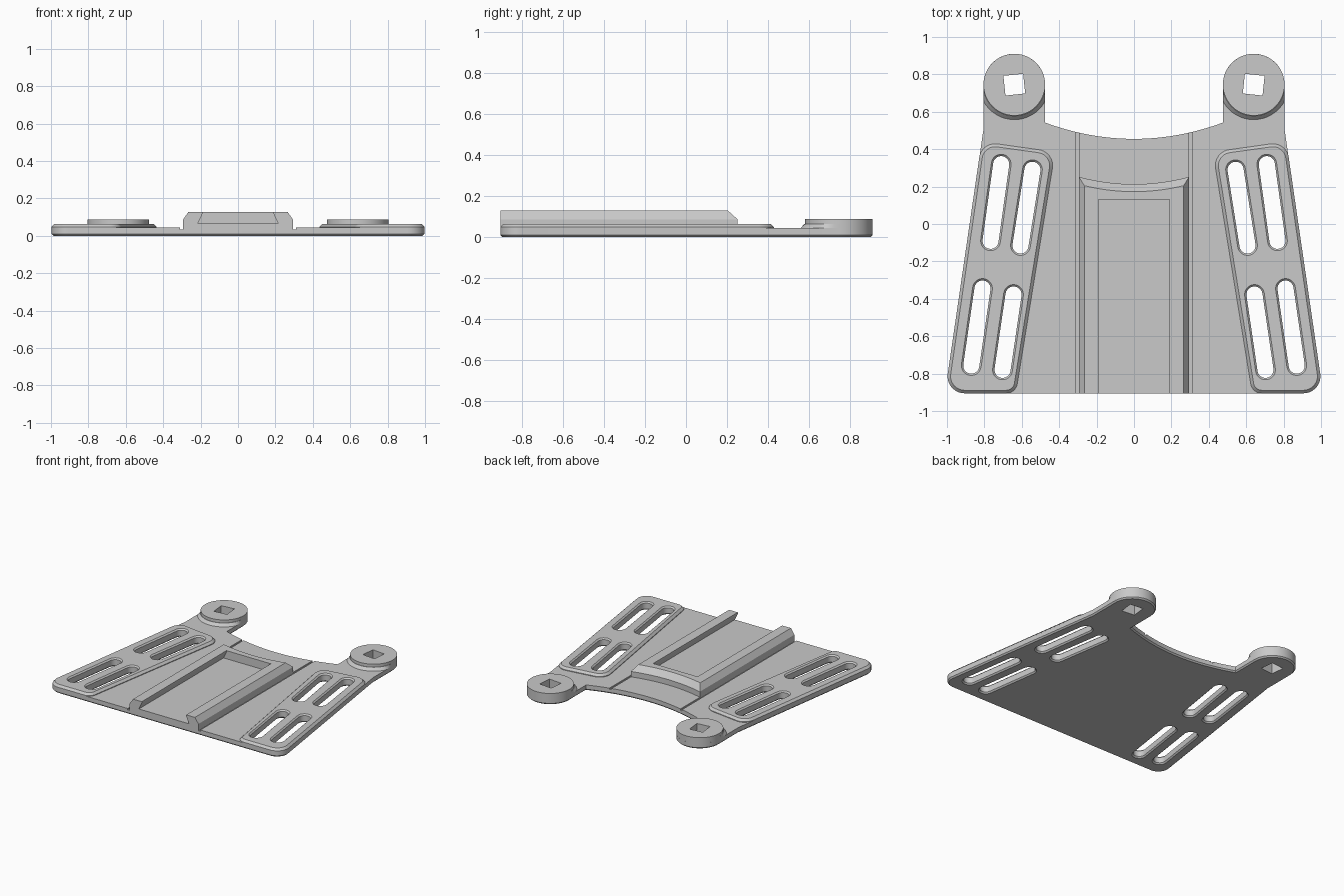
import bpy, bmesh, math
from mathutils import Vector

if "Cube" in bpy.data.objects:
    bpy.data.objects.remove(bpy.data.objects["Cube"])

grey = bpy.data.materials.new("plain grey")
grey.use_nodes = True
COLOUR = (0.585, 0.585, 0.585, 1)
grey.diffuse_color = COLOUR
grey.node_tree.nodes["Principled BSDF"].inputs["Base Color"].default_value = COLOUR

FRONT, PLATE, PAD, DISC, RAIL = -0.905, 0.043, 0.064, 0.087, 0.128
HUB, HUB_R = Vector((0.64, 0.745)), 0.165


def arc(c, r, a0, a1, n):
    """Points on an arc, angles in degrees."""
    angles = [math.radians(a0 + (a1 - a0) * i / n) for i in range(n + 1)]
    return [Vector((c[0] + r * math.cos(a), c[1] + r * math.sin(a))) for a in angles]


def fillet(prev, corner, nxt, r, n=8):
    """Rounded replacement for a polygon corner."""
    p = Vector(corner)
    u, v = (Vector(prev) - p).normalized(), (Vector(nxt) - p).normalized()
    half = u.angle(v) / 2
    centre = p + (u + v).normalized() * r / math.sin(half)
    a = p + u * r / math.tan(half) - centre
    b = p + v * r / math.tan(half) - centre
    return [centre + a.lerp(b, i / n).normalized() * r for i in range(n + 1)]


def flip(outline):
    return [Vector((-p[0], p[1])) for p in reversed(outline)]


def loft(name, layers, bevel_z=None, bevel=0):
    """Closed solid through (outline, z) layers, with an optional chamfered rim."""
    bm = bmesh.new()
    loops = [[bm.verts.new((p[0], p[1], z)) for p in outline] for outline, z in layers]
    for low, high in zip(loops, loops[1:]):
        for i in range(len(low)):
            j = (i + 1) % len(low)
            bm.faces.new((low[i], low[j], high[j], high[i]))
    bm.faces.new(loops[0][::-1])
    bm.faces.new(loops[-1])
    bmesh.ops.recalc_face_normals(bm, faces=bm.faces)
    if bevel_z is not None:
        rim = [e for e in bm.edges if all(abs(v.co.z - bevel_z) < 1e-5 for v in e.verts)]
        bmesh.ops.bevel(bm, geom=rim, offset=bevel, segments=1, affect='EDGES')
    mesh = bpy.data.meshes.new(name)
    bm.to_mesh(mesh)
    bm.free()
    mesh.materials.append(grey)
    obj = bpy.data.objects.new(name, mesh)
    bpy.context.collection.objects.link(obj)
    return obj


def cut(obj, cutters):
    for c in cutters:
        mod = obj.modifiers.new("cut", 'BOOLEAN')
        mod.operation, mod.solver, mod.object = 'DIFFERENCE', 'EXACT', c
    graph = bpy.context.evaluated_depsgraph_get()
    mesh = bpy.data.meshes.new_from_object(obj.evaluated_get(graph))
    obj.modifiers.clear()
    obj.data = mesh


def box(x0, x1, y0, y1):
    return [(x0, y0), (x1, y0), (x1, y1), (x0, y1)]


def stadium(a, b, r):
    a, b = Vector(a), Vector(b)
    t = math.degrees(math.atan2(b.y - a.y, b.x - a.x))
    return arc(b, r, t - 90, t + 90, 12) + arc(a, r, t + 90, t + 270, 12)


# Base plate outline: right half, then mirrored
outer_low, outer_high = (1.011, FRONT), (0.805, 0.505)
half = fillet((0, FRONT), outer_low, outer_high, 0.09) + [Vector(outer_high)]
half += arc(HUB, HUB_R, 0, 180, 32)
half += [Vector((x, 0.455 + 0.385 * x * x)) for x in [0.475 * (1 - i / 12) for i in range(12)]]
outline = half + [Vector((0, 0.455))] + flip(half)
plate = loft("base_plate", [(outline, 0), (outline, PLATE)], 0, 0.01)

# Slotted side pad outline
corners = [outer_low, (0.815, 0.44), (0.422, 0.385), (0.632, FRONT)]
radii = [0.09, 0.085, 0.085, 0.06]
pad_outline = []
for i, r in enumerate(radii):
    pad_outline += fillet(corners[i - 1], corners[i], corners[(i + 1) % 4], r)

# Skirt in front of each hub, trimmed to the width of the arm
def skirt_ring(r):
    ring = []
    for p in arc((0, 0), 1, 0, 352.5, 47):
        rad = r if p.y < 0 else HUB_R
        ring.append(HUB + Vector((max(-HUB_R, min(HUB_R, p.x * rad)), p.y * rad)))
    return ring


slots = [((0.71, 0.32), (0.767, -0.09)), ((0.543, 0.29), (0.607, -0.115)),
         ((0.81, -0.345), (0.87, -0.757)), ((0.644, -0.377), (0.703, -0.78))]
slot_layers = [(-0.01, 0.063), (0.01, 0.043), (PAD - 0.01, 0.043), (PAD + 0.01, 0.063)]
hub_ring = arc(HUB, HUB_R, 0, 352.5, 47)
square = arc(HUB, 0.075, 39, 309, 3)
helpers, parts = [], [plate]

for side, mirror in (("left", list), ("right", flip)):
    pad = loft(side + "_pad", [(mirror(pad_outline), PLATE), (mirror(pad_outline), PAD)], PAD, 0.016)
    skirt = loft(side + "_hub_skirt", [(mirror(skirt_ring(0.187)), PLATE),
                                       (mirror(skirt_ring(0.167)), PAD)])
    disc = loft(side + "_hub_disc", [(mirror(hub_ring), PLATE), (mirror(hub_ring), DISC)])
    slot_cutters = [loft("slot_cutter", [(mirror(stadium(a, b, r)), z) for z, r in slot_layers])
                    for a, b in slots]
    hole = loft("hole_cutter", [(mirror(square), -0.1), (mirror(square), 0.2)])
    strip = mirror([Vector(p) for p in box(0.295, 0.311, -1, 1)])
    groove = loft("groove_cutter", [(strip, PLATE - 0.01), (strip, PLATE + 0.01)])
    cut(pad, slot_cutters)
    cut(skirt, [hole])
    cut(disc, [hole])
    cut(plate, slot_cutters + [hole, groove])
    helpers += slot_cutters + [hole, groove]
    parts += [pad, skirt, disc]


# Central rail block with a curved, sloping back end
def rail_outline(w, y):
    xs = [w * (1 - i / 8) for i in range(17)]
    return [(-w, FRONT), (w, FRONT)] + [(x, y + 0.45 * x * x) for x in xs]


rail = loft("rail_block", [(rail_outline(0.295, 0.213), PLATE), (rail_outline(0.295, 0.213), 0.085),
                           (rail_outline(0.265, 0.173), RAIL)])

# Dovetail channel, open to the front
channel = loft("channel_cutter", [(box(-0.215, 0.215, -1, 0.13), 0.065),
                                  (box(-0.19, 0.19, -1, 0.13), 0.118),
                                  (box(-0.19, 0.19, -1, 0.13), 0.2)])
cut(rail, [channel])
parts.append(rail)

for h in helpers + [channel]:
    bpy.data.objects.remove(h)
for p in parts:
    p.data.shade_smooth()
    p.data.set_sharp_from_angle(angle=math.radians(25))
